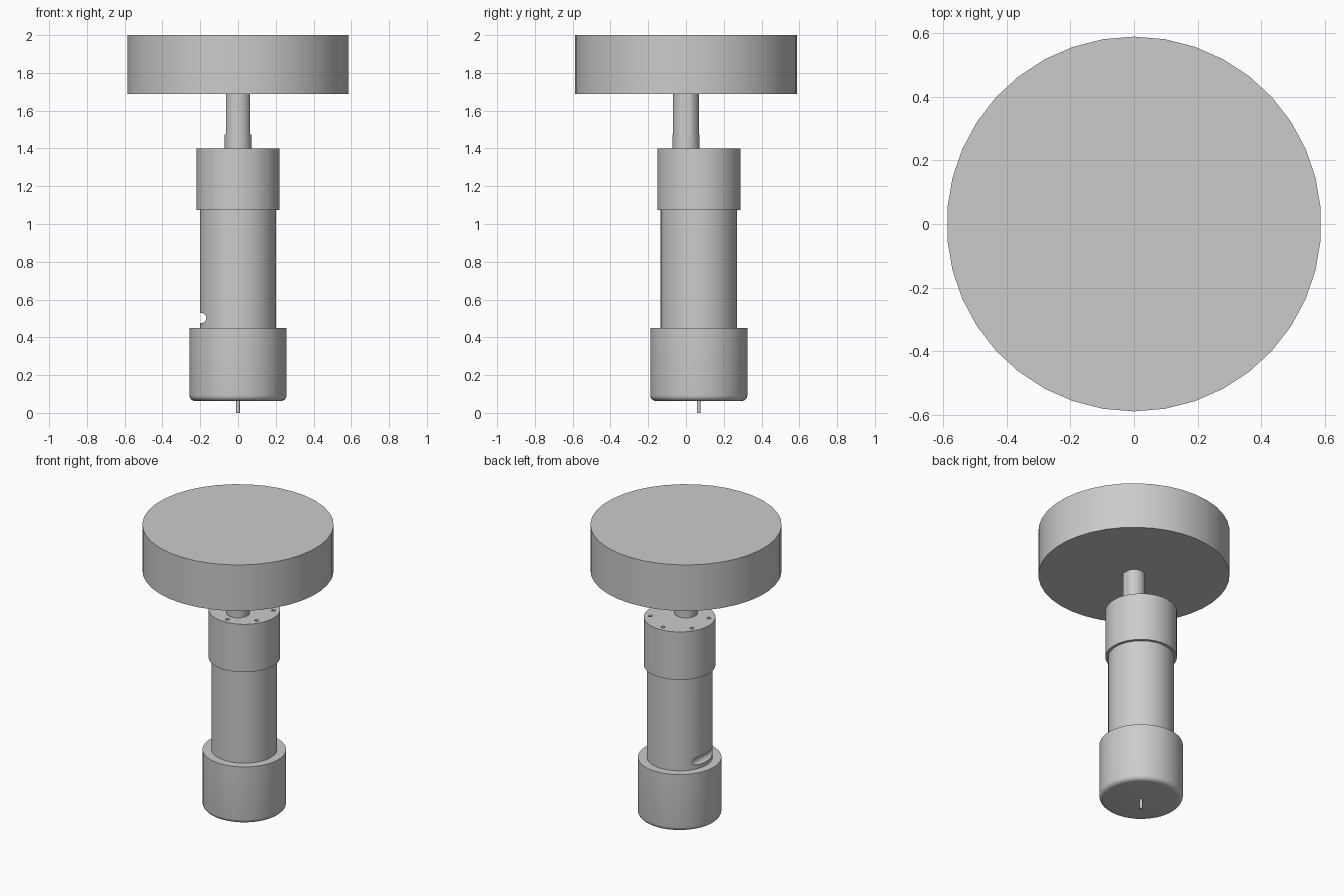
import bpy, bmesh, math
from mathutils import Matrix, Vector

default = bpy.data.objects.get("Cube")
if default:
    bpy.data.objects.remove(default, do_unlink=True)

grey = bpy.data.materials.new("plain grey")
grey.use_nodes = True
colour = (0.6, 0.6, 0.6, 1)
grey.diffuse_color = colour
grey.node_tree.nodes["Principled BSDF"].inputs["Base Color"].default_value = colour

MOTOR_Y = 0.068  # the motor axis is offset from the wheel axis


def cylinder(name, radius, z0, z1, y=0.0, sides=64, round_bottom=0.0):
    """Upright cylinder with an optional rounded lower rim."""
    bm = bmesh.new()
    place = Matrix.Translation((0, y, (z0 + z1) / 2)) @ Matrix.Rotation(math.pi / 2, 4, "Z")
    bmesh.ops.create_cone(bm, cap_ends=True, segments=sides, radius1=radius,
                          radius2=radius, depth=z1 - z0)
    # Start the ring of points on the y axis
    first = max(bm.verts, key=lambda v: v.co.x).co
    bmesh.ops.transform(bm, matrix=place @ Matrix.Rotation(-math.atan2(first.y, first.x), 4, "Z"),
                        verts=bm.verts)
    if round_bottom:
        rim = [e for e in bm.edges if all(v.co.z < z0 + 0.001 for v in e.verts)]
        bmesh.ops.bevel(bm, geom=rim, offset=round_bottom, segments=5,
                        profile=0.5, affect="EDGES")
    mesh = bpy.data.meshes.new(name)
    bm.to_mesh(mesh)
    bm.free()
    mesh.materials.append(grey)
    obj = bpy.data.objects.new(name, mesh)
    bpy.context.collection.objects.link(obj)
    return obj


def activate(obj):
    bpy.ops.object.select_all(action="DESELECT")
    obj.select_set(True)
    bpy.context.view_layer.objects.active = obj


def cut(obj, cutter):
    cutter.hide_render = True
    mod = obj.modifiers.new("cut", "BOOLEAN")
    mod.operation = "DIFFERENCE"
    mod.solver = "EXACT"
    mod.object = cutter
    activate(obj)
    bpy.ops.object.modifier_apply(modifier=mod.name)
    bpy.data.objects.remove(cutter, do_unlink=True)


# Wheel, output shaft and its collar
wheel = cylinder("wheel", 0.588, 1.688, 2.0, sides=38)
shaft = cylinder("output_shaft", 0.069, 1.47, 1.69, sides=48)
collar = cylinder("shaft_collar", 0.071, 1.39, 1.473, sides=48)

# Flats on both sides of the shaft
for v in shaft.data.vertices:
    v.co.x = max(-0.064, min(0.064, v.co.x))

# Gearbox, motor body, encoder cover and pin
gearbox = cylinder("gearbox", 0.22, 1.075, 1.4, MOTOR_Y)
body = cylinder("motor_body", 0.202, 0.44, 1.08, MOTOR_Y)
cover = cylinder("end_cover", 0.257, 0.063, 0.45, MOTOR_Y, round_bottom=0.03)
pin = cylinder("rear_pin", 0.01, 0.0, 0.07, MOTOR_Y, sides=16)

# Six screw holes in the gearbox face
for k in range(6):
    angle = math.radians(30 + 60 * k)
    hole = cylinder("screw_hole_cutter", 0.013, 1.34, 1.45, sides=16)
    hole.data.transform(Matrix.Translation(
        Vector((0.18 * math.cos(angle), MOTOR_Y + 0.18 * math.sin(angle), 0))))
    cut(gearbox, hole)

# Cross notch on the side of the motor body
notch = cylinder("notch_cutter", 0.027, -0.5, 0.5, sides=24)
notch.data.transform(Matrix.Translation((-0.195, 0, 0.502)) @ Matrix.Rotation(math.pi / 2, 4, "X"))
cut(body, notch)

for part in (wheel, shaft, collar, gearbox, body, cover, pin):
    activate(part)
    bpy.ops.object.shade_smooth_by_angle(angle=math.radians(30))
